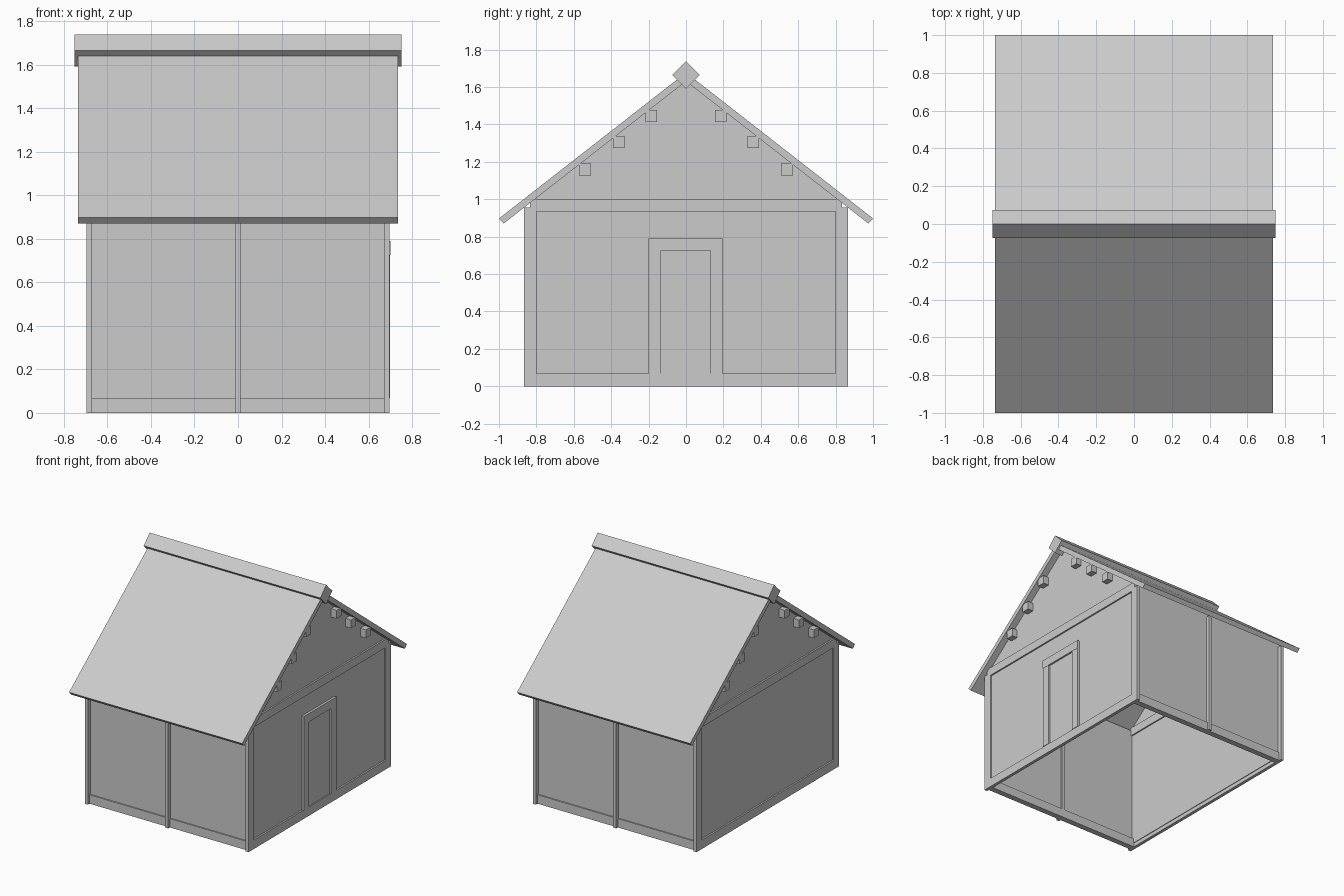
import bpy
import bmesh
from mathutils import Vector

if "Cube" in bpy.data.objects:
    bpy.data.objects.remove(bpy.data.objects["Cube"], do_unlink=True)

grey = bpy.data.materials.new("plain grey")
grey.use_nodes = True
grey.diffuse_color = (0.6, 0.6, 0.6, 1)
grey.node_tree.nodes["Principled BSDF"].inputs["Base Color"].default_value = (0.6, 0.6, 0.6, 1)


def prism(name, profile, x0, x1):
    """Extrude a (y, z) outline along x."""
    bm = bmesh.new()
    face = bm.faces.new([bm.verts.new((x0, y, z)) for y, z in profile])
    new = bmesh.ops.extrude_face_region(bm, geom=[face])["geom"]
    bmesh.ops.translate(bm, vec=Vector((x1 - x0, 0, 0)),
                        verts=[v for v in new if isinstance(v, bmesh.types.BMVert)])
    bmesh.ops.recalc_face_normals(bm, faces=bm.faces)
    mesh = bpy.data.meshes.new(name)
    bm.to_mesh(mesh)
    bm.free()
    mesh.materials.append(grey)
    obj = bpy.data.objects.new(name, mesh)
    bpy.context.collection.objects.link(obj)
    return obj


def box(name, x, y, z):
    """Box from (low, high) ranges."""
    return prism(name, [(y[0], z[0]), (y[1], z[0]), (y[1], z[1]), (y[0], z[1])], *x)


def side_range(s, a, b):
    return tuple(sorted((s * a, s * b)))


SLOPE = 0.78
EAVE_Y, EAVE_Z = 0.975, 0.87


def under_roof(y):
    return EAVE_Z + (EAVE_Y - abs(y)) * SLOPE


# Long walls with sill, corner posts and middle post
for s, side in ((-1, "front"), (1, "back")):
    box(side + "_wall", (-0.68, 0.68), side_range(s, 0.815, 0.835), (0.03, under_roof(0.835)))
    box(side + "_sill", (-0.67, 0.67), side_range(s, 0.80, 0.845), (0, 0.068))
    for x, place in ((-0.6825, "right"), (0, "middle"), (0.6825, "left")):
        box(f"{side}_{place}_post", (x - 0.0125, x + 0.0125),
            side_range(s, 0.80, 0.865), (0, under_roof(0.865)))

# Gable ends with sill and tie beam
gable = [(-0.83, 0.03), (0.83, 0.03), (0.83, under_roof(0.83)),
         (0, under_roof(0)), (-0.83, under_roof(0.83))]
for s, side in ((-1, "right"), (1, "left")):
    prism(side + "_gable_wall", gable, *side_range(s, 0.665, 0.683))
    box(side + "_sill", side_range(s, 0.67, 0.695), (-0.865, 0.865), (0, 0.068))
    box(side + "_tie_beam", side_range(s, 0.655, 0.695), (-0.835, 0.835), (0.935, 1.0))

# Door with jambs and lintel
box("door", (0.675, 0.687), (-0.135, 0.13), (0.068, 0.725))
box("door_lintel", (0.675, 0.701), (-0.2, 0.195), (0.725, 0.79))
box("door_front_jamb", (0.675, 0.699), (-0.2, -0.135), (0.068, 0.725))
box("door_back_jamb", (0.675, 0.699), (0.13, 0.195), (0.068, 0.725))

# Roof slopes and purlins
for s, side in ((-1, "front"), (1, "back")):
    slab = [(s * EAVE_Y, EAVE_Z), (s * 1.0, 0.897), (0, 1.677), (0, under_roof(0))]
    prism(side + "_roof", slab, -0.735, 0.735)
    for i, (y, z) in enumerate(((0.185, 1.445), (0.36, 1.305), (0.54, 1.16))):
        box(f"{side}_purlin_{i + 1}", (-0.73, 0.73),
            side_range(s, y - 0.031, y + 0.031), (z - 0.032, z + 0.032))

# Ridge beam set on its corner
R = 0.073
prism("ridge_beam", [(-R, 1.664), (0, 1.664 - R), (R, 1.664), (0, 1.664 + R)], -0.75, 0.75)
